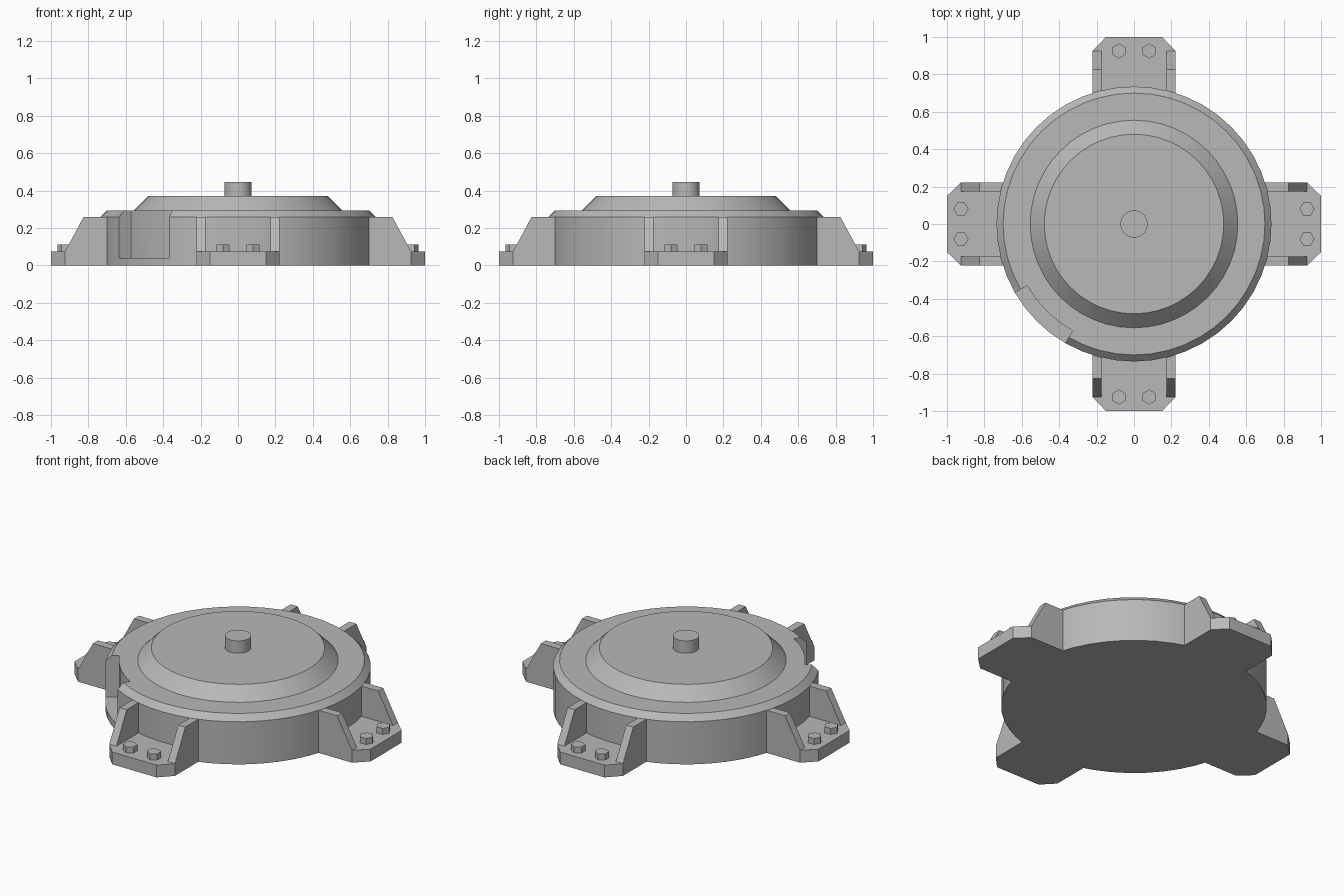
import bpy
import bmesh
from math import cos, sin, pi, radians
from mathutils import Matrix

cube = bpy.data.objects.get("Cube")
if cube:
    bpy.data.objects.remove(cube, do_unlink=True)

GREY = (0.48, 0.48, 0.48, 1.0)
grey = bpy.data.materials.new("grey metal")
grey.use_nodes = True
grey.diffuse_color = GREY
grey.node_tree.nodes["Principled BSDF"].inputs["Base Color"].default_value = GREY


def make_object(name, bm):
    bmesh.ops.recalc_face_normals(bm, faces=bm.faces)
    mesh = bpy.data.meshes.new(name)
    bm.to_mesh(mesh)
    bm.free()
    mesh.materials.append(grey)
    obj = bpy.data.objects.new(name, mesh)
    bpy.context.collection.objects.link(obj)
    return obj


def smooth(obj):
    bpy.ops.object.select_all(action='DESELECT')
    obj.select_set(True)
    bpy.context.view_layer.objects.active = obj
    bpy.ops.object.shade_smooth_by_angle(angle=radians(30))


def lathe(name, profile, steps):
    """Solid of revolution from (radius, height) points, capped at both ends."""
    bm = bmesh.new()
    rings = [[bm.verts.new((r * cos(2 * pi * i / steps), r * sin(2 * pi * i / steps), z))
              for i in range(steps)] for r, z in profile]
    for low, high in zip(rings, rings[1:]):
        for i in range(steps):
            j = (i + 1) % steps
            bm.faces.new((low[i], low[j], high[j], high[i]))
    bm.faces.new(rings[0])
    bm.faces.new(rings[-1])
    return make_object(name, bm)


def extrude(bm, points, offset):
    """Add a prism made from a flat outline pushed along an offset."""
    face = bm.faces.new([bm.verts.new(p) for p in points])
    moved = bmesh.ops.extrude_face_region(bm, geom=[face], use_keep_orig=True)
    verts = [v for v in moved["geom"] if isinstance(v, bmesh.types.BMVert)]
    bmesh.ops.translate(bm, verts=verts, vec=offset)


# Round housing with bevelled rim and raised lid
housing = lathe("housing", [(0.735, 0), (0.735, 0.26), (0.70, 0.295), (0.555, 0.295),
                            (0.48, 0.37)], 48)

# Curved recess cut into the rim at the front right
bm = bmesh.new()
angles = [radians(210 + 7.5 * i) for i in range(5)]
outline = [(0.66 * cos(a), 0.66 * sin(a), 0.04) for a in angles]
outline += [(0.85 * cos(a), 0.85 * sin(a), 0.04) for a in reversed(angles)]
extrude(bm, outline, (0, 0, 0.4))
cutter = make_object("recess_cutter", bm)
cutter.hide_render = True
cut = housing.modifiers.new("recess", 'BOOLEAN')
cut.operation = 'DIFFERENCE'
cut.solver = 'EXACT'
cut.object = cutter
bpy.context.view_layer.objects.active = housing
bpy.ops.object.modifier_apply(modifier=cut.name)
bpy.data.objects.remove(cutter, do_unlink=True)
smooth(housing)

# Centre knob
smooth(lathe("centre_knob", [(0.073, 0.36), (0.073, 0.445)], 32))

# Four mounting feet, each with two gusset ribs and two hexagonal bolts
for k, side in enumerate(("left", "back", "right", "front")):
    turn = Matrix.Rotation(k * pi / 2, 4, 'Z')

    bm = bmesh.new()
    half = [(0.68, 0.222), (0.925, 0.222), (1.0, 0.15)]
    plate = half + [(x, -y) for x, y in reversed(half)]
    extrude(bm, [(x, y, 0) for x, y in plate], (0, 0, 0.075))
    make_object(side + "_foot_plate", bm).matrix_world = turn

    bm = bmesh.new()
    rib = [(0.68, 0.05), (0.925, 0.05), (0.925, 0.075), (0.825, 0.26), (0.68, 0.26)]
    for s in (-1, 1):
        extrude(bm, [(x, s * 0.222, z) for x, z in rib], (0, -s * 0.048, 0))
    make_object(side + "_foot_ribs", bm).matrix_world = turn

    bm = bmesh.new()
    for s in (-1, 1):
        hexagon = [(0.925 + 0.04 * cos(i * pi / 3), s * 0.08 + 0.04 * sin(i * pi / 3), 0.07)
                   for i in range(6)]
        extrude(bm, hexagon, (0, 0, 0.042))
    make_object(side + "_foot_bolts", bm).matrix_world = turn
